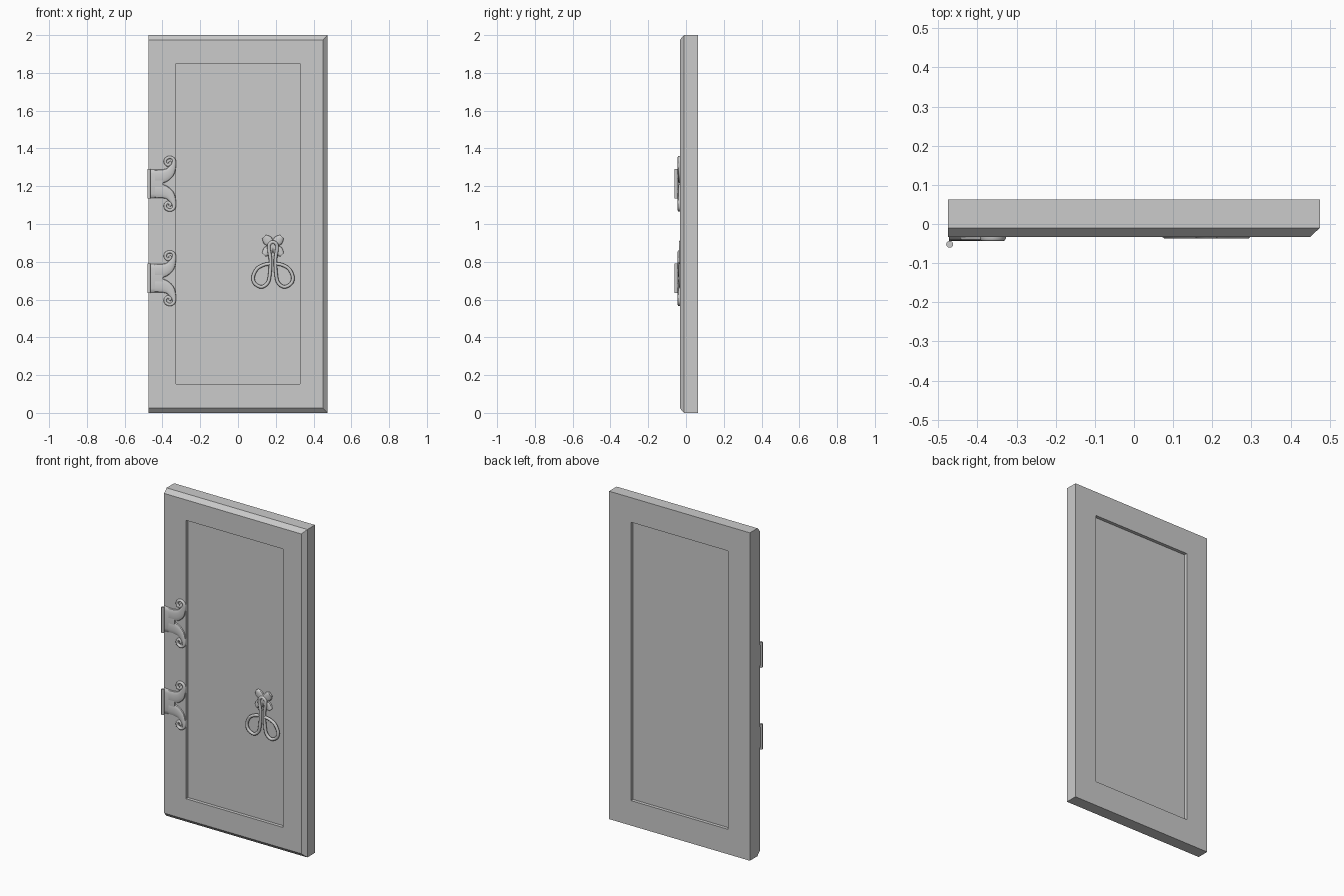
import bpy, bmesh, math
from mathutils import Vector

cube = bpy.data.objects.get("Cube")
if cube:
    bpy.data.objects.remove(cube, do_unlink=True)

grey = bpy.data.materials.new("light grey")
grey.use_nodes = True
COLOR = (0.6, 0.6, 0.6, 1)
grey.diffuse_color = COLOR
grey.node_tree.nodes["Principled BSDF"].inputs["Base Color"].default_value = COLOR

FRONT, BACK, PANEL = -0.033, 0.063, -0.013


def finish(name, bm, smooth=True):
    bmesh.ops.recalc_face_normals(bm, faces=bm.faces)
    mesh = bpy.data.meshes.new(name)
    bm.to_mesh(mesh)
    bm.free()
    mesh.materials.append(grey)
    obj = bpy.data.objects.new(name, mesh)
    bpy.context.collection.objects.link(obj)
    if smooth:
        bpy.ops.object.select_all(action='DESELECT')
        obj.select_set(True)
        bpy.context.view_layer.objects.active = obj
        bpy.ops.object.shade_smooth_by_angle(angle=math.radians(40))
    return obj


def loft(bm, rings):
    """Join rings of vertices with quads and close both ends."""
    for a, b in zip(rings, rings[1:]):
        n = len(a)
        for i in range(n):
            bm.faces.new((a[i], a[(i + 1) % n], b[(i + 1) % n], b[i]))
    bm.faces.new(rings[0])
    bm.faces.new(rings[-1])


def spline(points, steps=6):
    """Catmull-Rom samples through the control points."""
    p = [Vector(q) for q in points]
    p = [2 * p[0] - p[1]] + p + [2 * p[-1] - p[-2]]
    out = []
    for a, b, c, d in zip(p, p[1:], p[2:], p[3:]):
        for k in range(steps):
            t = k / steps
            out.append(0.5 * (2 * b + (c - a) * t + (2 * a - 5 * b + 4 * c - d) * t ** 2
                              + (3 * b - a - 3 * c + d) * t ** 3))
    return out + [p[-2]]


def ribbon(bm, points, base, height):
    """Domed strip along (x, z, half width) points, raised towards the front."""
    path = spline(points)
    rings = []
    for i, q in enumerate(path):
        d = (path[min(i + 1, len(path) - 1)] - path[max(i - 1, 0)]).xy.normalized()
        ring = []
        for k in range(9):
            a = math.pi * k / 8
            off = q.z * math.cos(a)
            y = base - height * max(math.sin(a), 0) ** 0.6
            ring.append(bm.verts.new((q.x - d.y * off, y, q.y + d.x * off)))
        rings.append(ring)
    loft(bm, rings)


def tube(bm, points, y, radius):
    """Round rod along (x, z) points."""
    path = spline([(x, z, 0) for x, z in points], 8)
    rings = []
    for i, q in enumerate(path):
        d = (path[min(i + 1, len(path) - 1)] - path[max(i - 1, 0)]).normalized()
        ring = []
        for k in range(10):
            a = math.tau * k / 10
            off = radius * math.cos(a)
            ring.append(bm.verts.new((q.x - d.y * off, y + radius * math.sin(a),
                                      q.y + d.x * off)))
        rings.append(ring)
    loft(bm, rings)


# Door slab: bevelled top, bottom and latch edge, recessed panel on both faces
outer = (-0.475, 0.475, 0, 2)
bevelled = (-0.475, 0.45, 0.025, 1.975)
inner = (-0.328, 0.328, 0.152, 1.85)
bm = bmesh.new()
rings = []
for (x0, x1, z0, z1), y in ((inner, PANEL), (inner, FRONT), (bevelled, FRONT),
                            (outer, -0.01), (outer, BACK), (inner, BACK),
                            (inner, BACK - 0.02)):
    rings.append([bm.verts.new((x, y, z))
                  for x, z in ((x0, z0), (x1, z0), (x1, z1), (x0, z1))])
loft(bm, rings)
finish("door_slab", bm, smooth=False)

# Hinges: domed plate, two curled horns and a pin
PLATE = [(-0.473, 0, 0.077), (-0.44, 0, 0.075), (-0.41, 0, 0.072), (-0.398, 0, 0.05)]
HORN = [(-0.44, 0.037, 0.037), (-0.40, 0.04, 0.036), (-0.365, 0.058, 0.028),
        (-0.345, 0.09, 0.017), (-0.338, 0.118, 0.010), (-0.345, 0.134, 0.008),
        (-0.362, 0.140, 0.008), (-0.381, 0.131, 0.008), (-0.385, 0.113, 0.008),
        (-0.372, 0.099, 0.008), (-0.358, 0.108, 0.009), (-0.364, 0.117, 0.007)]
for name, height in (("lower", 0.713), ("upper", 1.213)):
    bm = bmesh.new()
    ribbon(bm, [(x, height + z, w) for x, z, w in PLATE], FRONT, 0.010)
    for s in (1, -1):
        ribbon(bm, [(x, height + s * z, w) for x, z, w in HORN], FRONT, 0.011)
    finish(name + "_hinge_plate", bm)
    bm = bmesh.new()
    tube(bm, [(-0.471, height - 0.077), (-0.471, height + 0.077)], -0.052, 0.009)
    finish(name + "_hinge_pin", bm)

# Handle rosette: four petals pointing at the corners
CX, CZ = 0.185, 0.885
bm = bmesh.new()
for sx in (1, -1):
    for sz in (1, -1):
        ribbon(bm, [(CX + sx * r, CZ + sz * r, w)
                    for r, w in ((0, 0.014), (0.028, 0.026), (0.048, 0.013))],
               PANEL, 0.014)
finish("handle_rosette", bm)

# Handle: one bent rod, an eye at the top and a loop on each side
half = [(0.0, 0.905), (-0.019, 0.892), (-0.021, 0.865), (-0.013, 0.81), (-0.016, 0.74),
        (-0.027, 0.69), (-0.06, 0.667), (-0.096, 0.685), (-0.105, 0.72),
        (-0.085, 0.762), (-0.05, 0.783), (-0.016, 0.79)]
rod = [(CX - x, z) for x, z in reversed(half[1:])] + [(CX + x, z) for x, z in half]
bm = bmesh.new()
tube(bm, rod, -0.028, 0.009)
finish("handle_rod", bm)
